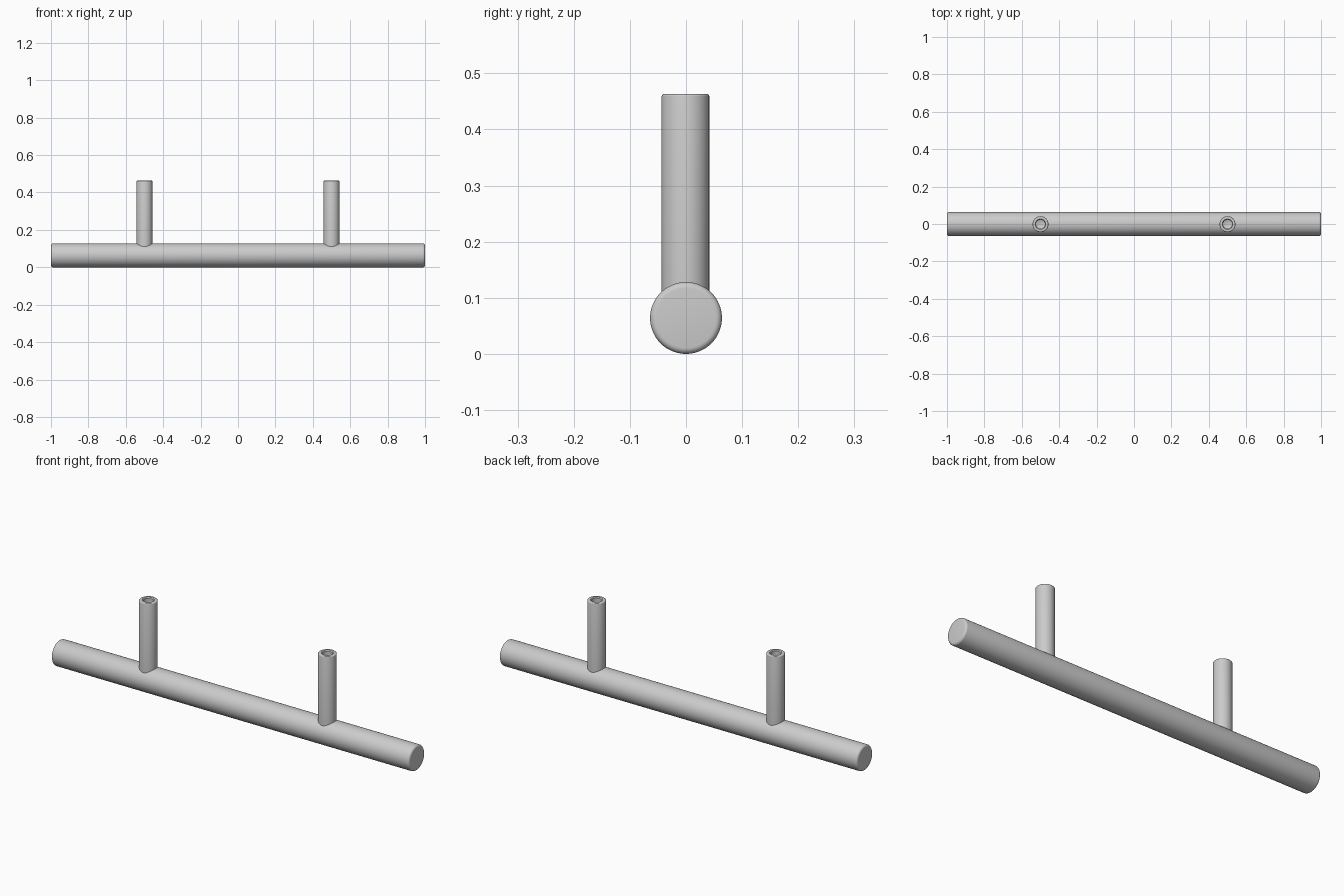
import bpy
import math
from mathutils import Matrix

cube = bpy.data.objects.get("Cube")
if cube:
    bpy.data.objects.remove(cube, do_unlink=True)

BAR_R = 0.064
POST_R = 0.0425
HOLE_R = 0.024
TOP = 0.463
SEGMENTS = 64


def lathe(name, profile, matrix):
    """Revolve (radius, height) points about z; zero radius closes an end."""
    verts, faces, rings = [], [], []
    for r, h in profile:
        count = 1 if r == 0 else SEGMENTS
        start = len(verts)
        for i in range(count):
            a = math.tau * i / SEGMENTS
            verts.append((r * math.cos(a), r * math.sin(a), h))
        rings.append([start + i % count for i in range(SEGMENTS)])
    for low, high in zip(rings, rings[1:]):
        for i in range(SEGMENTS):
            j = (i + 1) % SEGMENTS
            loop = [low[i], low[j], high[j], high[i]]
            faces.append(list(dict.fromkeys(loop)))
    mesh = bpy.data.meshes.new(name)
    mesh.from_pydata(verts, [], faces)
    mesh.update()
    obj = bpy.data.objects.new(name, mesh)
    bpy.context.collection.objects.link(obj)
    obj.matrix_world = matrix
    bpy.ops.object.select_all(action='DESELECT')
    obj.select_set(True)
    bpy.context.view_layer.objects.active = obj
    bpy.ops.object.shade_smooth_by_angle(angle=math.radians(35))
    return obj


def rounded_rim(radius, end, fillet, steps=5):
    """Quarter-round from the side wall to a flat end face."""
    angles = [math.pi / 2 * i / steps for i in range(steps + 1)]
    return [(radius - fillet + fillet * math.cos(a),
             end - fillet + fillet * math.sin(a)) for a in angles]


# Grip bar with softly rounded ends
rim = rounded_rim(BAR_R, 1.0, 0.011)
bar_profile = [(0, -1.0)] + [(r, -h) for r, h in reversed(rim)] + rim + [(0, 1.0)]
lathe("grip_bar", bar_profile,
      Matrix.Translation((0, 0, BAR_R)) @ Matrix.Rotation(math.pi / 2, 4, 'Y'))

# Mounting posts with a chamfered blind screw hole
post_profile = [(0, 0.105), (POST_R, 0.105)]
post_profile += rounded_rim(POST_R, TOP, 0.004, 3)
post_profile += [(HOLE_R + 0.004, TOP), (HOLE_R, TOP - 0.004),
                 (HOLE_R, 0.22), (0, 0.21)]
for side, x in (("left", 0.5), ("right", -0.5)):
    lathe(side + "_post", post_profile, Matrix.Translation((x, -0.001, 0)))
